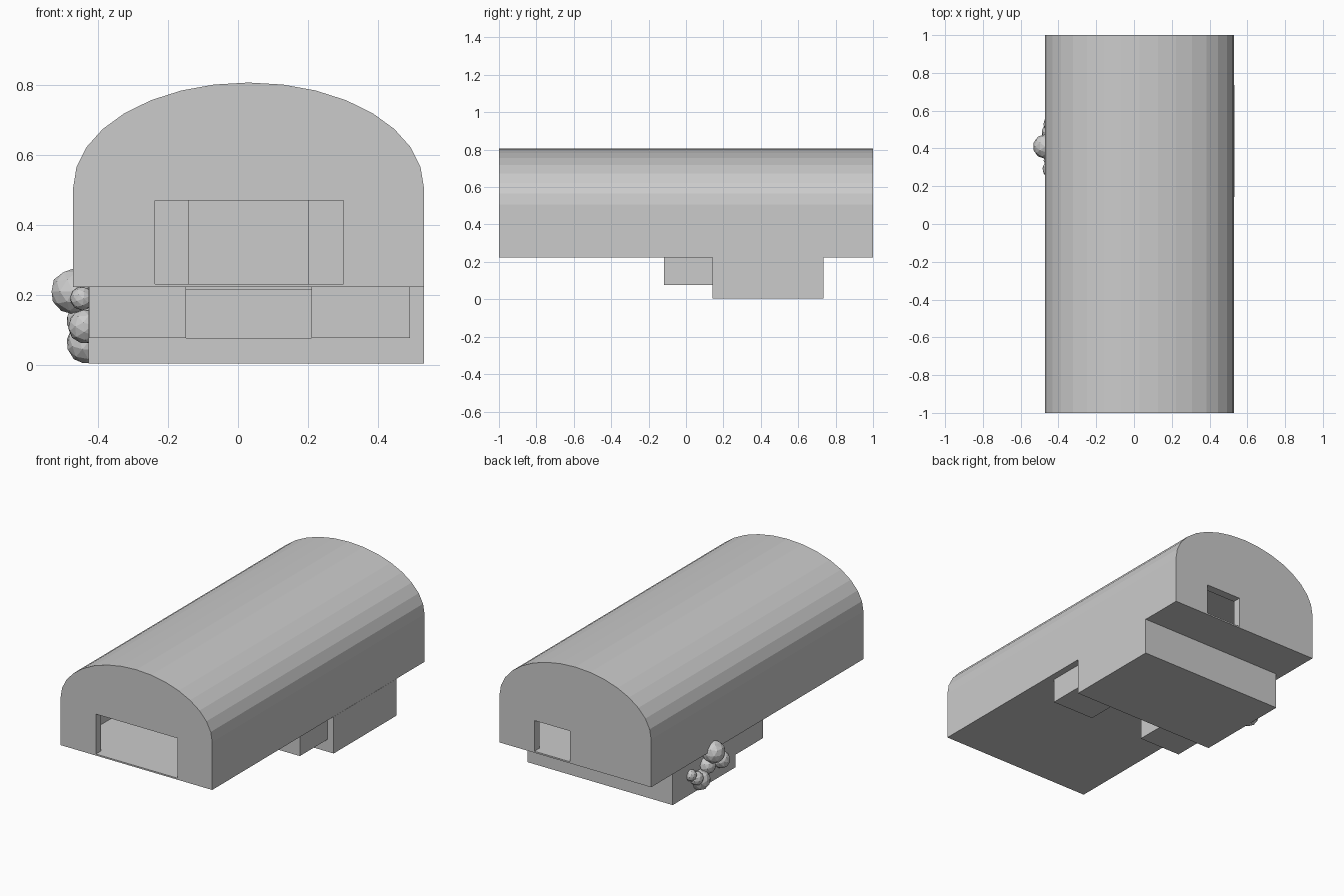
import bpy, bmesh, math

if "Cube" in bpy.data.objects:
    bpy.data.objects.remove(bpy.data.objects["Cube"])


def make(name, bm):
    bmesh.ops.recalc_face_normals(bm, faces=bm.faces[:])
    me = bpy.data.meshes.new(name)
    bm.to_mesh(me)
    bm.free()
    ob = bpy.data.objects.new(name, me)
    bpy.context.collection.objects.link(ob)
    return ob


def prism(name, profile, y0, y1):
    """Extrude an xz profile along y."""
    bm = bmesh.new()
    face = bm.faces.new([bm.verts.new((x, y0, z)) for x, z in profile])
    ext = bmesh.ops.extrude_face_region(bm, geom=[face])
    verts = [g for g in ext["geom"] if isinstance(g, bmesh.types.BMVert)]
    bmesh.ops.translate(bm, verts=verts, vec=(0, y1 - y0, 0))
    return make(name, bm)


def box(name, x0, x1, y0, y1, z0, z1):
    return prism(name, [(x0, z0), (x1, z0), (x1, z1), (x0, z1)], y0, y1)


def cut(target, *limits):
    """Subtract a box from the target."""
    cutter = box(target.name + "_cutter", *limits)
    cutter.hide_render = True
    mod = target.modifiers.new("cut", "BOOLEAN")
    mod.operation = "DIFFERENCE"
    mod.solver = "EXACT"
    mod.object = cutter
    bpy.context.view_layer.update()
    dg = bpy.context.evaluated_depsgraph_get()
    me = bpy.data.meshes.new_from_object(target.evaluated_get(dg))
    target.modifiers.clear()
    target.data = me
    bpy.data.objects.remove(cutter)


# Arched roof and straight walls in one long hall
arch = [(0.03 + 0.5 * math.cos(math.pi * i / 16),
         0.508 + 0.298 * math.sin(math.pi * i / 16)) for i in range(17)]
hall = prism("hall", [(-0.47, 0.223), (0.53, 0.223)] + arch, -1, 1)

# Rooms, then the front and back doorways
cut(hall, -0.43, 0.49, -0.95, 0.30, 0.232, 0.508)
cut(hall, -0.43, 0.49, 0.38, 0.95, 0.232, 0.508)
cut(hall, -0.237, 0.301, -1.1, -0.9, 0.232, 0.47)
cut(hall, 0.065, 0.30, 0.9, 1.1, 0.232, 0.415)
# Recessed inner door
cut(hall, -0.14, 0.20, 0.25, 0.35, 0.232, 0.48)

# Lower storey with a doorway between two bays
base = box("lower_storey", -0.427, 0.531, 0.143, 0.735, 0.004, 0.223)
cut(base, -0.148, 0.21, 0.1, 0.70, 0.077, 0.215)
for side, x0, x1 in (("left", -0.425, -0.148), ("right", 0.21, 0.49)):
    box(side + "_bay", x0, x1, -0.117, 0.143, 0.077, 0.223)

# Cluster of faceted boulders against the left wall
boulders = [(-0.47, 0.41, 0.21, 0.065), (-0.43, 0.485, 0.063, 0.06),
            (-0.435, 0.29, 0.11, 0.05), (-0.43, 0.57, 0.12, 0.034),
            (-0.44, 0.43, 0.13, 0.05), (-0.445, 0.34, 0.19, 0.034),
            (-0.44, 0.53, 0.09, 0.04)]
for i, (x, y, z, r) in enumerate(boulders):
    bm = bmesh.new()
    bmesh.ops.create_icosphere(bm, subdivisions=2, radius=r)
    ob = make(f"boulder_{i + 1}", bm)
    ob.location = (x, y, z)
    ob.rotation_euler = (i * 0.7, i * 1.1, i * 0.4)
